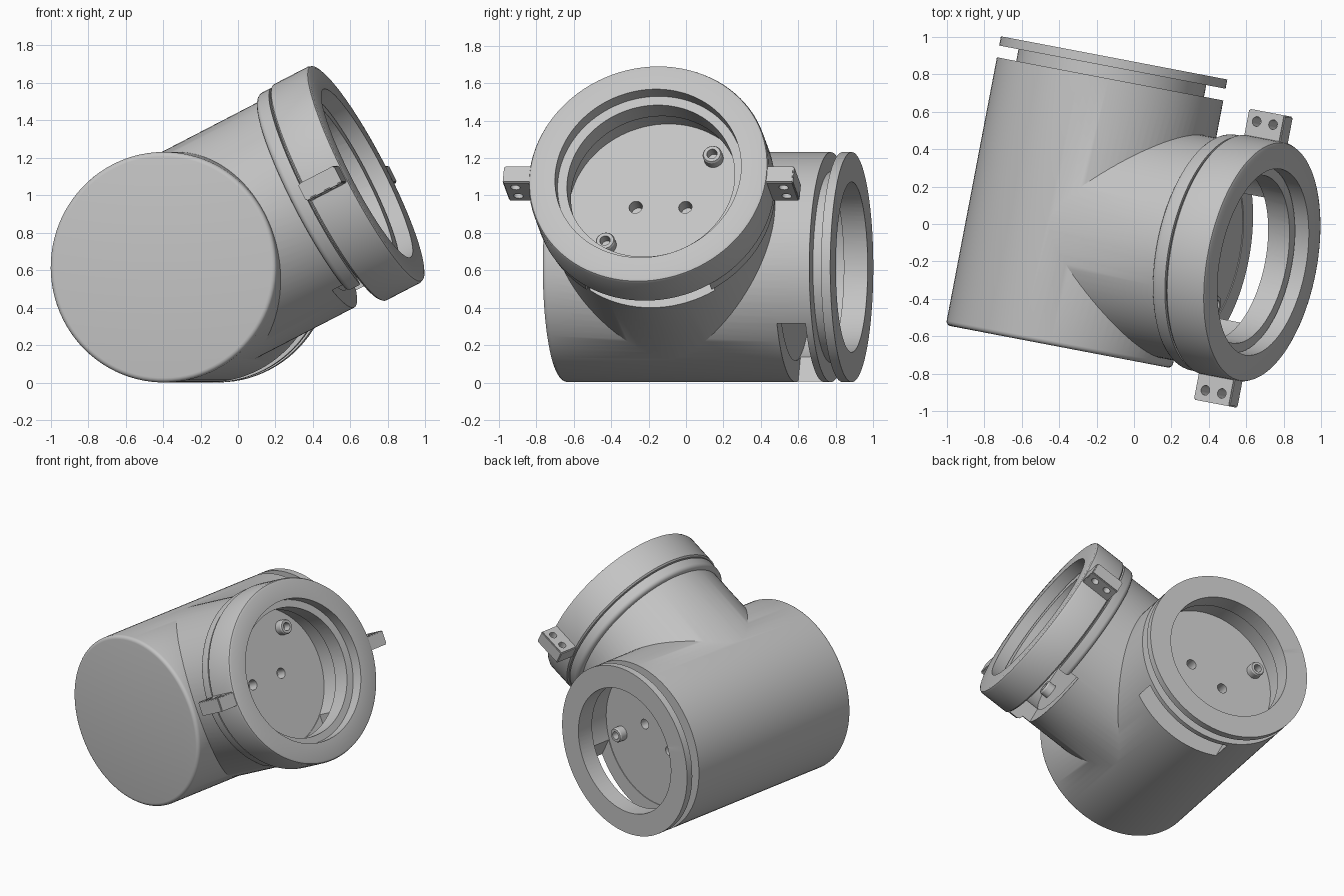
import bpy, bmesh, math
from mathutils import Matrix, Vector

cube = bpy.data.objects.get("Cube")
if cube:
    bpy.data.objects.remove(cube, do_unlink=True)

grey = bpy.data.materials.new("housing grey")
grey.use_nodes = True
grey.diffuse_color = (0.55, 0.55, 0.55, 1)
grey.node_tree.nodes["Principled BSDF"].inputs["Base Color"].default_value = (0.55, 0.55, 0.55, 1)

# Directions: main tube axis, raised branch axis, and the shared "up" across both
turn, lift = math.radians(10.8), math.radians(27)
main_dir = Vector((math.sin(turn), math.cos(turn), 0))
flat = Vector((math.cos(turn), -math.sin(turn), 0))
branch_dir = flat * math.cos(lift) + Vector((0, 0, math.sin(lift)))
up_dir = -flat * math.sin(lift) + Vector((0, 0, math.cos(lift)))


def frame(origin, axis):
    """Local x = right seen from outside, y = up, z = outward axis."""
    m = Matrix((up_dir.cross(axis), up_dir, axis)).transposed().to_4x4()
    m.translation = origin
    return m


MAIN_LEN, BRANCH_LEN, JOIN = 1.569, 1.015, 0.648
base = Vector((-0.4, -0.655, 0.617))
main_end = frame(base + main_dir * MAIN_LEN, main_dir)
branch_end = frame(base + main_dir * JOIN + branch_dir * BRANCH_LEN, branch_dir)


def finish(name, bm, matrix):
    bmesh.ops.remove_doubles(bm, verts=bm.verts, dist=1e-5)
    bmesh.ops.recalc_face_normals(bm, faces=bm.faces)
    bm.transform(matrix)
    mesh = bpy.data.meshes.new(name)
    bm.to_mesh(mesh)
    bm.free()
    mesh.materials.append(grey)
    ob = bpy.data.objects.new(name, mesh)
    bpy.context.scene.collection.objects.link(ob)
    return ob


def lathe(name, profile, matrix, closed=False, steps=96):
    bm = bmesh.new()
    vs = [bm.verts.new((r, 0, z)) for r, z in profile]
    pairs = list(zip(vs, vs[1:])) + ([(vs[-1], vs[0])] if closed else [])
    edges = [bm.edges.new(p) for p in pairs]
    bmesh.ops.spin(bm, geom=vs + edges, cent=(0, 0, 0), axis=(0, 0, 1),
                   angle=math.tau, steps=steps, use_merge=True)
    return finish(name, bm, matrix)


def rod(name, r, z0, z1, matrix):
    return lathe(name, [(0, z0), (r, z0), (r, z1), (0, z1)], matrix, steps=24)


def box(name, lo, hi, matrix, bevel=0):
    lo, hi = Vector(lo), Vector(hi)
    bm = bmesh.new()
    bmesh.ops.create_cube(bm, size=1)
    bm.transform(Matrix.Translation((lo + hi) / 2) @ Matrix.Diagonal((hi - lo).to_4d()))
    if bevel:
        bmesh.ops.bevel(bm, geom=bm.edges[:], offset=bevel, segments=2, affect='EDGES')
    return finish(name, bm, matrix)


def boolean(target, tool, operation):
    mod = target.modifiers.new("cut", 'BOOLEAN')
    mod.operation, mod.solver, mod.object = operation, 'EXACT', tool
    bpy.context.view_layer.objects.active = target
    bpy.ops.object.modifier_apply(modifier=mod.name)
    bpy.data.objects.remove(tool, do_unlink=True)


def rounded(r, z, size, n=4):
    """Quarter-round from the flat end at z up to the wall at radius r."""
    return [(r - size + size * math.sin(a), z + size - size * math.cos(a))
            for a in (math.pi / 2 * i / n for i in range(n + 1))]


def end_profile(r):
    """Tube end, narrow neck and flange."""
    return [(r, -0.114), (0.51, -0.114), (0.51, -0.05), (r, -0.05), (r, 0), (0, 0)]


# Main tube with rounded closed front, and branch with a raised collar
housing = lathe("housing", [(0, -MAIN_LEN)] + rounded(0.615, -MAIN_LEN, 0.025)
                + end_profile(0.615), main_end)
branch = lathe("branch", [(0, 0.05 - BRANCH_LEN), (0.605, 0.05 - BRANCH_LEN), (0.605, -0.24)]
               + rounded(0.64, -0.24, 0.03) + [(0.64, -0.155), (0.605, -0.155)]
               + end_profile(0.605), branch_end)
boolean(housing, branch, 'UNION')

# Sockets, drain slots, plate holes and screw bosses at both ends
bosses = []
for label, end in (("main", main_end), ("branch", branch_end)):
    socket = lathe("socket_cutter", [(0, -0.31), (0.5, -0.31), (0.5, -0.13), (0.455, -0.13),
                                     (0.455, 0.1), (0, 0.1)], end)
    boolean(housing, socket, 'DIFFERENCE')
    boolean(housing, box("slot_cutter", (-0.34, -0.8, -0.305), (0.34, -0.3, -0.15), end),
            'DIFFERENCE')
    for x in (-0.135, 0.135):
        place = end @ Matrix.Translation((x, 0, 0))
        boolean(housing, rod("hole_cutter", 0.036, -0.39, -0.25, place), 'DIFFERENCE')
    for i, (x, y) in enumerate(((0.265, 0.29), (-0.272, -0.23))):
        place = end @ Matrix.Translation((x, y, 0))
        bosses.append(lathe(f"{label}_screw_boss_{i + 1}",
                            [(0.028, -0.315), (0.052, -0.315), (0.052, -0.26), (0.046, -0.25),
                             (0.028, -0.25)], place, closed=True, steps=32))

# Clamp ring over the branch flange, with two drilled ears
clamp = lathe("clamp_ring", [(0.62, -0.145), (0.64, -0.145), (0.65, -0.135), (0.65, 0.07),
                             (0.644, 0.084), (0.63, 0.09), (0.505, 0.09), (0.505, 0.005),
                             (0.62, 0.005)], branch_end, closed=True)
across = Matrix.Rotation(math.pi / 2, 4, 'X')
for side in (-1, 1):
    inner, outer = sorted((side * 0.632, side * 0.79))
    ear = box("ear", (inner, -0.05, -0.14), (outer, 0.05, 0.08), branch_end, 0.006)
    boolean(clamp, ear, 'UNION')
    for z in (-0.08, 0.02):
        place = branch_end @ Matrix.Translation((side * 0.73, 0, z)) @ across
        boolean(clamp, rod("ear_hole_cutter", 0.026, -0.1, 0.1, place), 'DIFFERENCE')

# Smooth shading with crisp edges
bpy.ops.object.select_all(action='DESELECT')
for ob in [housing, clamp] + bosses:
    ob.select_set(True)
bpy.context.view_layer.objects.active = housing
bpy.ops.object.shade_smooth_by_angle(angle=math.radians(30))
